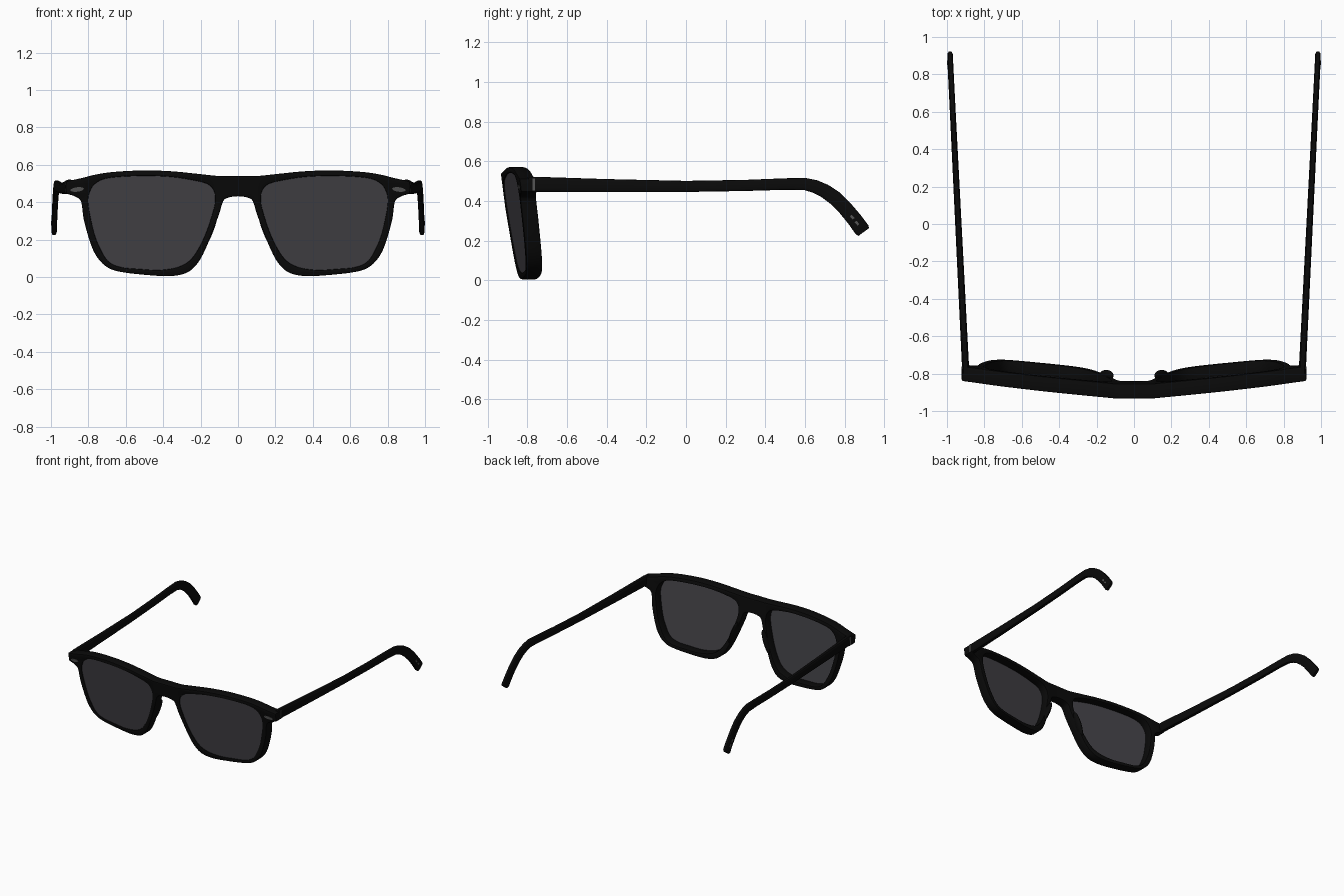
import bpy, bmesh, math
from mathutils import Vector, Matrix

if "Cube" in bpy.data.objects:
    bpy.data.objects.remove(bpy.data.objects["Cube"])


def material(name, rgb):
    m = bpy.data.materials.new(name)
    m.diffuse_color = (*rgb, 1)
    m.use_nodes = True
    m.node_tree.nodes["Principled BSDF"].inputs["Base Color"].default_value = m.diffuse_color
    return m


BLACK = material("black acetate", (0.003, 0.003, 0.003))
SMOKE = material("smoke lens", (0.056, 0.054, 0.062))
STEEL = material("dark steel", (0.09, 0.09, 0.09))


def smooth_loop(pts, steps=4):
    """Closed Catmull-Rom curve through the points."""
    out, n = [], len(pts)
    for i in range(n):
        a, b, c, d = (Vector(pts[(i + k) % n]) for k in (-1, 0, 1, 2))
        for s in range(steps):
            t = s / steps
            out.append(0.5 * (2 * b + (c - a) * t + (2 * a - 5 * b + 4 * c - d) * t * t
                              + (3 * b - a - 3 * c + d) * t ** 3))
    return out


def front_y(x, z):
    """Swept and tilted front surface of the glasses."""
    return -0.935 + 0.11 * max(0, abs(x) - 0.1) + 0.13 * (0.55 - z)


def finish(obj, mat, mirror=False, angle=35):
    obj.data.materials.clear()
    obj.data.materials.append(mat)
    if mirror:
        obj.modifiers.new("Mirror", 'MIRROR')
    bpy.ops.object.select_all(action='DESELECT')
    obj.select_set(True)
    bpy.context.view_layer.objects.active = obj
    bpy.ops.object.shade_smooth_by_angle(angle=math.radians(angle))
    return obj


def slab(name, loops, near, far, bevel, mat, mirror=False):
    """Filled outline with holes, wrapped behind the front surface."""
    cu = bpy.data.curves.new(name, 'CURVE')
    cu.dimensions, cu.fill_mode = '2D', 'BOTH'
    cu.extrude = (far - near) / 2 - bevel
    cu.bevel_depth, cu.bevel_resolution, cu.offset = bevel, 1, -bevel
    for loop in loops:
        sp = cu.splines.new('POLY')
        sp.points.add(len(loop) - 1)
        for p, v in zip(sp.points, loop):
            p.co = (v[0], v[1], 0, 1)
        sp.use_cyclic_u = True
    obj = bpy.data.objects.new(name, cu)
    bpy.context.collection.objects.link(obj)
    bpy.ops.object.select_all(action='DESELECT')
    obj.select_set(True)
    bpy.context.view_layer.objects.active = obj
    bpy.ops.object.convert(target='MESH')
    obj = bpy.context.object
    bm = bmesh.new()
    bm.from_mesh(obj.data)
    bmesh.ops.remove_doubles(bm, verts=bm.verts, dist=0.0002)
    for x in (-0.1, 0.1):
        bmesh.ops.bisect_plane(bm, geom=bm.verts[:] + bm.edges[:] + bm.faces[:],
                               plane_co=(x, 0, 0), plane_no=(1, 0, 0))
    mid = (near + far) / 2
    for v in bm.verts:
        x, z, d = v.co
        v.co = (x, front_y(x, z) + mid + d, z)
    bmesh.ops.recalc_face_normals(bm, faces=bm.faces)
    bm.to_mesh(obj.data)
    bm.free()
    return finish(obj, mat, mirror)


def mesh_object(name, bm, mat, mirror=True):
    bmesh.ops.recalc_face_normals(bm, faces=bm.faces)
    me = bpy.data.meshes.new(name)
    bm.to_mesh(me)
    bm.free()
    obj = bpy.data.objects.new(name, me)
    bpy.context.collection.objects.link(obj)
    return finish(obj, mat, mirror)


# Front frame with brow line, end pieces, rims and bridge
lens = [(.80, .39), (.79, .46), (.755, .505), (.685, .53), (.52, .54), (.36, .535),
        (.23, .515), (.16, .495), (.128, .457), (.123, .40), (.14, .33), (.17, .24),
        (.21, .155), (.257, .09), (.32, .054), (.417, .038), (.524, .043), (.63, .054),
        (.695, .086), (.738, .156), (.77, .24)]
half = [(0, .54), (.1, .54), (.2, .55), (.35, .565), (.5, .57), (.65, .563), (.75, .55),
        (.84, .528), (.91, .513), (.92, .505), (.92, .455), (.912, .445), (.865, .428),
        (.838, .40), (.825, .31), (.795, .20), (.762, .12), (.71, .06), (.64, .03),
        (.5, .012), (.36, .005), (.27, .025), (.215, .075), (.176, .145), (.135, .245),
        (.10, .34), (.085, .39), (.065, .42), (0, .432)]
outer = smooth_loop(half + [(-x, z) for x, z in half[-2:0:-1]])
hole = smooth_loop(lens)
slab("front_frame", [outer, hole, [(-v.x, v.y) for v in reversed(hole)]],
     0, 0.08, 0.007, BLACK)

# Tinted lenses
centre = Vector((.46, .29))
slab("lenses", [[centre + (v - centre) * 1.015 for v in hole]], 0.006, 0.016, 0, SMOKE, True)

# Oval metal inlays on the end pieces
oval = [(.86 + .036 * math.cos(a), .468 + .012 * math.sin(a) - .004 * math.cos(a))
        for a in (k * math.tau / 16 for k in range(16))]
slab("end_inlays", [oval], -0.003, 0.003, 0, STEEL, True)

# Nose pads moulded onto the inner rims
bm = bmesh.new()
bmesh.ops.create_uvsphere(bm, u_segments=16, v_segments=10, radius=1,
                          matrix=Matrix.Translation((.148, -.81, .25))
                          @ Matrix.Rotation(math.radians(-21), 4, 'Y')
                          @ Matrix.Diagonal((.017, .03, .10, 1)))
mesh_object("nose_pads", bm, BLACK)


# Temples: rounded sections swept along a bent path of (y, z, half height)
def temple_x(y):
    return 0.90 + 0.05 * (y + 0.78)


path = [(-.80, .483, .038), (-.74, .483, .038), (-.4, .477, .033), (0, .473, .028),
        (.3, .478, .028), (.5, .485, .029), (.60, .485, .031), (.65, .473, .033),
        (.70, .450, .035), (.75, .415, .037), (.80, .366, .037), (.85, .306, .038),
        (.888, .254, .039), (.896, .243, .033)]
bm = bmesh.new()
rings = []
for i, (y, z, h) in enumerate(path):
    a, b = path[max(i - 1, 0)], path[min(i + 1, len(path) - 1)]
    t = Vector((b[0] - a[0], b[1] - a[1])).normalized()
    w = 0.019 - 0.004 * (y + 0.8) / 1.7
    if i == len(path) - 1:
        w *= 0.7
    ring = []
    for k in range(16):
        ang = k * math.tau / 16
        c, s = math.cos(ang), math.sin(ang)
        u = math.copysign(abs(c) ** 0.5, c) * w
        v = math.copysign(abs(s) ** 0.5, s) * h
        ring.append(bm.verts.new((temple_x(y) + u, y - t.y * v, z + t.x * v)))
    rings.append(ring)
for r, q in zip(rings, rings[1:]):
    for k in range(16):
        bm.faces.new((r[k], r[(k + 1) % 16], q[(k + 1) % 16], q[k]))
bm.faces.new(rings[0])
bm.faces.new(rings[-1])
mesh_object("temples", bm, BLACK)


# Thin metal plates: hinge strip and two marks near each temple tip
def plate(name, y, z, sy, sz, x, tilt=0):
    bm = bmesh.new()
    bmesh.ops.create_cube(bm, size=1, matrix=Matrix.Translation((x, y, z))
                          @ Matrix.Rotation(math.radians(tilt), 4, 'X')
                          @ Matrix.Diagonal((.004, sy, sz, 1)))
    mesh_object(name, bm, STEEL)


plate("hinge_strips", -.768, .483, .012, .062, temple_x(-.768) + .019)
plate("tip_mark_upper", .838, .318, .022, .012, temple_x(.838) + .0145, -50)
plate("tip_mark_lower", .862, .288, .022, .012, temple_x(.862) + .0145, -50)
